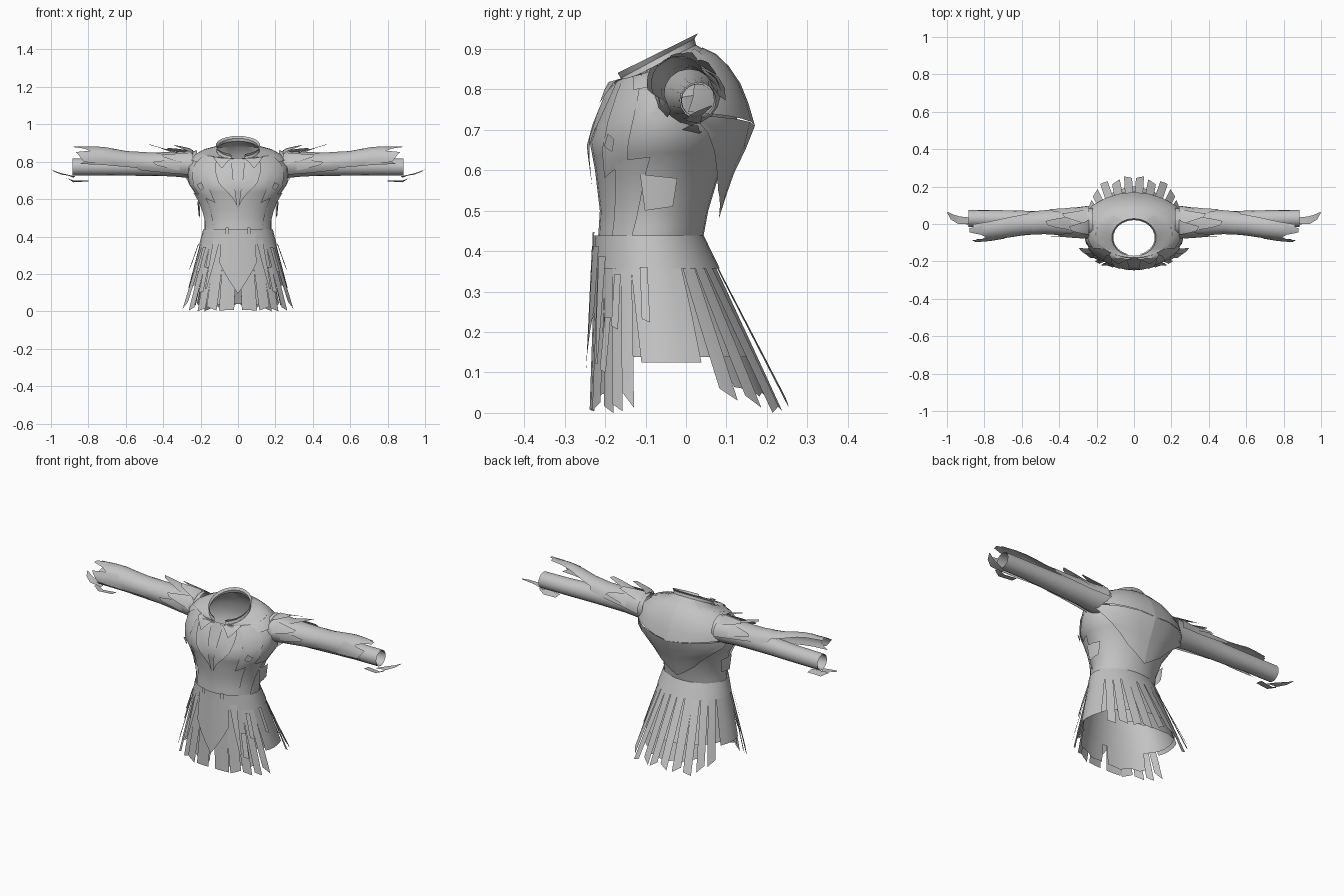
import bpy, math, random
from mathutils import Vector

random.seed(4)
cube = bpy.data.objects.get("Cube")
if cube:
    bpy.data.objects.remove(cube)

cloth = bpy.data.materials.new("worn grey cloth")
cloth.use_nodes = True
grey = (0.55, 0.55, 0.55, 1)
cloth.diffuse_color = grey
cloth.node_tree.nodes["Principled BSDF"].inputs["Base Color"].default_value = grey


def sheet(name, rows, closed=False, mirror=True, crease=35):
    """Surface through rows of points, optionally closed round and mirrored in x."""
    n = len(rows[0])
    verts = [p for row in rows for p in row]
    faces = []
    for j in range(len(rows) - 1):
        for i in range(n if closed else n - 1):
            k = (i + 1) % n
            faces.append((j * n + i, j * n + k, (j + 1) * n + k, (j + 1) * n + i))
    mesh = bpy.data.meshes.new(name)
    mesh.from_pydata(verts, [], faces)
    mesh.materials.append(cloth)
    for f in mesh.polygons:
        f.use_smooth = True
    mesh.set_sharp_from_angle(angle=math.radians(crease))
    obj = bpy.data.objects.new(name, mesh)
    bpy.context.collection.objects.link(obj)
    if mirror:
        mod = obj.modifiers.new("mirror", "MIRROR")
        mod.use_mirror_merge = False
    return obj


def blend(keys, t):
    """Linear interpolation through evenly spaced sections."""
    t = max(0, min(t, len(keys) - 1))
    i = min(int(t), len(keys) - 2)
    return [a + (b - a) * (t - i) for a, b in zip(keys[i], keys[i + 1])]


# Torso sections: front height, back height, half width, front y, back y
TORSO = [(.42, .42, .178, -.218, .04), (.50, .50, .178, -.213, .055),
         (.60, .60, .21, -.225, .085), (.67, .70, .265, -.238, .13),
         (.75, .80, .268, -.208, .115), (.82, .88, .205, -.18, .075),
         (.81, .91, .115, -.17, .025)]
# Sleeve sections: x, centre y, centre z, radius y, radius z
SLEEVE = [(.24, .01, .785, .085, .07), (.36, .01, .785, .068, .062),
          (.48, .01, .79, .06, .056), (.60, 0, .80, .058, .054),
          (.74, -.015, .815, .062, .062), (.88, -.02, .815, .06, .055)]


def torso(a, t, off=0):
    zf, zb, w, yf, yb = blend(TORSO, t)
    c, s = math.cos(math.radians(a)), math.sin(math.radians(a))
    y = (yf + yb) / 2 + (yb - yf) / 2 * s
    return Vector((w * c + off * c, y + off * s, zf + (zb - zf) * (s + 1) / 2))


def skirt(a, t, off=0):
    c, s = math.cos(math.radians(a)), math.sin(math.radians(a))
    top = Vector((.18 * c, -.09 + .13 * s, .43))
    hem = Vector((.295 * c, -.04 + (.195 if s < 0 else .29) * s, 0))
    return top.lerp(hem, t) + Vector((off * c, off * s, 0))


def sleeve(a, t, off=0):
    x, y, z, ry, rz = blend(SLEEVE, t)
    c, s = math.cos(math.radians(a)), math.sin(math.radians(a))
    return Vector((x, y - (ry + off) * c, z + (rz + off) * s))


def patch(name, surf, corners, offs=(.005, .005), n=4, m=4, jag=0, mirror=True):
    """Four-cornered panel lying on a surface; corners are (angle, station) pairs."""
    p, q, r, s = [Vector(c) for c in corners]
    rows = []
    for j in range(m + 1):
        v = j / m
        row = []
        for i in range(n + 1):
            uv = p.lerp(q, i / n).lerp(s.lerp(r, i / n), v)
            t = uv.y + (random.uniform(-jag, jag) if j == m else 0)
            row.append(surf(uv.x, t, offs[0] + (offs[1] - offs[0]) * v))
        rows.append(row)
    return sheet(name, rows, mirror=mirror)


def around(surf, t, off=0, n=28):
    return [surf(360 * i / n, t, off) for i in range(n)]


# Body of the jacket
sheet("jacket_body", [around(torso, i / 2) for i in range(13)], True, False)

# Raised collar, open at the front
collar = []
for lift, grow in ((0, 0), (.03, -.004), (1, .004)):
    row = []
    for i in range(21):
        a = -72 + 324 * i / 20
        p = torso(a, 6, grow)
        p.z += .028 * lift if lift == 1 else lift / 2
        row.append(p)
    collar.append(row)
sheet("collar", collar, mirror=False)
patch("collar_wing", torso, [(-85, 5.7), (-38, 6), (-50, 5.2), (-72, 4.2)], (.012, .02), 3, 3)

# Lapels, chest panels and shoulder yoke
patch("lapel", torso, [(-80, 5.5), (-55, 5.5), (-68, 3.2), (-89, 1.6)], (.008, .012))
patch("chest_panel", torso, [(-52, 5.4), (-25, 5), (-28, 2.2), (-55, 1.8)], (.008, .008))
patch("side_panel", torso, [(-40, 2.3), (-8, 2.4), (-20, .2), (-45, .2)], (.008, .006))
patch("chest_tag", torso, [(-46, 3.2), (-38, 3.0), (-40, 2.6), (-48, 2.8)], (.016, .018), 1, 1)
patch("shoulder_yoke", torso, [(-40, 5.9), (60, 5.9), (45, 4.5), (-30, 4.5)], (.006, .016), 6)
patch("underarm_flap", torso, [(-15, 1.9), (18, 1.8), (16, 1.1), (-8, 1)], (.012, .03), 2, 1)

# Back cape with a pointed tip
patch("back_cape", torso, [(35, 5.5), (90, 5.8), (90, 3.1), (15, 3.6)], (.004, .042), 5, 5)
patch("cape_point", torso, [(18, 3.5), (90, 3.1), (90, .75), (62, 1.5)], (.042, .03), 4, 4)

# Waist belt and its clips
sheet("belt", [around(skirt, t, .008) for t in (-.02, .08, .17)], True, False)
patch("belt_clip", skirt, [(-75, -.04), (-70, -.04), (-70, .06), (-75, .06)], (.016, .016), 1, 1)

# Skirt lining, side panels and front apron
sheet("skirt_lining", [around(skirt, t, -.008) for t in (0, .25, .5, .68)], True, False)
patch("front_lining", skirt, [(-88, .3), (-35, .3), (-40, .9), (-86, .92)], (-.006, -.006), 6, 3, .02)
patch("back_lining", skirt, [(30, .3), (90, .3), (90, .92), (45, .85)], (-.008, -.03), 6, 3, .02)
patch("side_skirt", skirt, [(-22, .15), (26, .15), (22, .71), (-18, .71)], (.005, .004), 4, 2)
patch("front_apron", skirt, [(-90, .04), (-62, .04), (-66, .4), (-90, .78)], (.012, .016), 3, 3)

# Ragged strips: start angle, end angle, left length, right length, lift at hem
STRIPS = [(-88, -68, .98, .99, .004), (-70, -54, .99, .94, .012),
          (-56, -42, .96, 1, .006), (-43, -31, .95, .99, .02),
          (-33, -21, .88, .97, .03), (27, 40, .86, .93, .0),
          (40, 52, .9, .97, .012), (53, 65, 1, .96, .02),
          (64, 77, .93, .99, 0), (78, 90, .97, .91, .015)]
for k, (a, b, ta, tb, lift) in enumerate(STRIPS):
    patch(f"skirt_strip_{k + 1}", skirt,
          [(a, .1), (b, .1), (b - 2, tb), (a + 2, ta)], (.004, lift), 2, 4)

# Loose straps and tags over the skirt
for k, (a, t) in enumerate(((-38, .2), (-50, .45), (-30, .5), (-12, .16))):
    patch(f"hanging_strap_{k + 1}", skirt,
          [(a, t), (a + 7, t), (a + 5, t + .32), (a - 1, t + .3)], (.015, .028), 1, 2)
patch("hip_shard", skirt, [(-62, .1), (-50, .1), (-53, .72), (-55, .72)], (.012, .03), 1, 2)

# Inner sleeve tube
TUBE = ((.22, .01, .785, .075), (.36, .015, .78, .058), (.55, .02, .775, .05),
        (.72, .028, .773, .046), (.885, .03, .772, .045))
rows = []
for x, y, z, r in TUBE:
    ring = [math.tau * i / 16 for i in range(16)]
    rows.append([(x, y + r * math.cos(a), z + r * math.sin(a)) for a in ring])
sheet("inner_sleeve", rows, True)
sheet("cuff_lining", [[(x, .03 + (y - .03) * .9, .772 + (z - .772) * .9) for x, y, z in row]
                      for row in rows[-2:]], True)

# Outer sleeve shells
patch("upper_sleeve", sleeve, [(-50, -.1), (190, -.1), (170, 2.7), (-40, 2.5)], (.004, .004), 10, 5, .15)
patch("lower_sleeve", sleeve, [(-30, 2.2), (160, 2.2), (105, 4.7), (-25, 4.5)], (.002, .008), 8, 6, .25)
patch("cuff_spike", sleeve, [(40, 4.1), (105, 4.1), (88, 5.15), (70, 5)], (.006, .012), 2, 2)
patch("cuff_plate", sleeve, [(-25, 3.6), (45, 3.8), (30, 4.9), (-12, 4.6)], (.008, .018), 3, 2)

# Feathered shoulder shards: angle, start, length, lift
for k, (a, t, length, lift) in enumerate(((70, -.2, 1.1, .045), (110, .1, 1.1, .03),
                                          (30, .2, 1.2, .022), (85, .8, 1.15, .045),
                                          (0, .6, 1.2, .015), (145, .7, 1.1, .015))):
    patch(f"shoulder_shard_{k + 1}", sleeve,
          [(a - 28, t), (a + 28, t), (a + 8, t + length), (a - 4, t + length * .9)],
          (.006, lift), 2, 3)

# Detached slivers beside the wrist
sheet("wrist_sliver", [[(.80, 0, .70), (.80, .04, .695)], [(.88, -.01, .70), (.88, .035, .69)],
                       [(.92, .01, .712), (.91, .03, .71)]])
sheet("wrist_blade", [[(.87, .0, .722), (.88, .035, .715)], [(.94, .0, .73), (.93, .04, .735)],
                      [(.98, .025, .745), (.965, .05, .745)], [(1.0, .062, .76), (.995, .064, .757)]])
